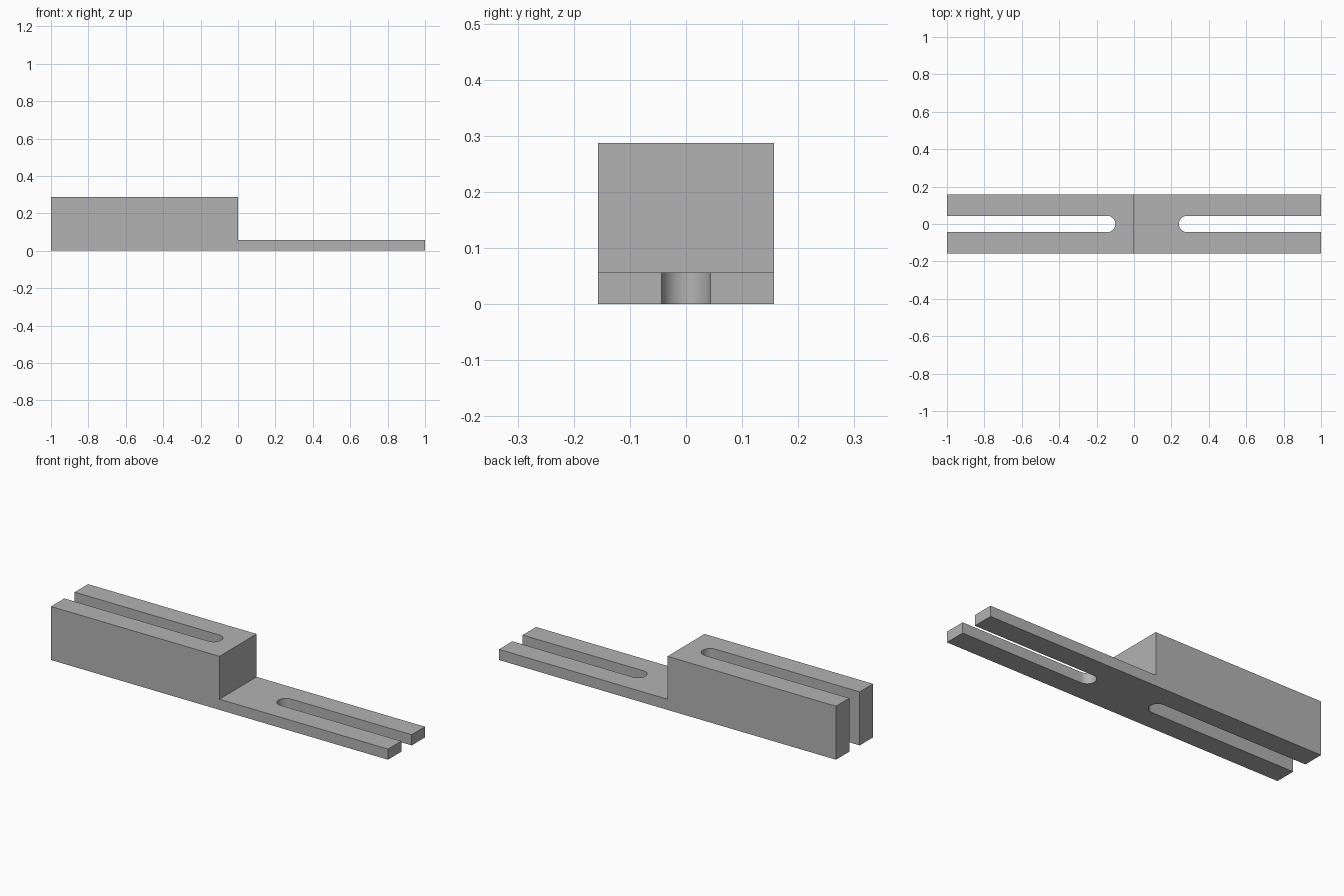
import bpy, bmesh, math
from mathutils import Vector

default = bpy.data.objects.get("Cube")
if default:
    bpy.data.objects.remove(default, do_unlink=True)

HALF_W = 0.157      # half of the bracket's depth
TALL, THIN = 0.287, 0.057
SLOT_R = 0.044

grey = bpy.data.materials.new("plain grey")
grey.use_nodes = True
colour = (0.45, 0.45, 0.45, 1)
grey.diffuse_color = colour
grey.node_tree.nodes["Principled BSDF"].inputs["Base Color"].default_value = colour


def prism(name, outline, sweep):
    """Closed outline extruded along the sweep vector."""
    bm = bmesh.new()
    face = bm.faces.new([bm.verts.new(p) for p in outline])
    ext = bmesh.ops.extrude_face_region(bm, geom=[face])
    verts = [v for v in ext["geom"] if isinstance(v, bmesh.types.BMVert)]
    bmesh.ops.translate(bm, verts=verts, vec=Vector(sweep))
    bmesh.ops.recalc_face_normals(bm, faces=bm.faces)
    mesh = bpy.data.meshes.new(name)
    bm.to_mesh(mesh)
    bm.free()
    mesh.materials.append(grey)
    obj = bpy.data.objects.new(name, mesh)
    bpy.context.collection.objects.link(obj)
    return obj


def slot_cutter(name, tip, side):
    """Open-ended slot with a round inner end, running out past x = side."""
    centre = tip + side * SLOT_R
    steps = 24
    arc = [math.pi * (i / steps - 0.5) for i in range(steps + 1)]
    outline = [(centre - side * SLOT_R * math.cos(a), SLOT_R * math.sin(a), -0.1)
               for a in arc]
    outline += [(side * 1.1, SLOT_R, -0.1), (side * 1.1, -SLOT_R, -0.1)]
    return prism(name, outline, (0, 0, 0.5))


# Stepped body: tall block and thin tongue in one profile
profile = [(-1, 0), (1, 0), (1, THIN), (0, THIN), (0, TALL), (-1, TALL)]
bracket = prism("stepped_bracket", [(x, -HALF_W, z) for x, z in profile],
                (0, 2 * HALF_W, 0))
bpy.context.view_layer.objects.active = bracket

# Slots through the block and the tongue
for name, tip, side in (("block_slot", -0.1, -1), ("tongue_slot", 0.24, 1)):
    cutter = slot_cutter(name, tip, side)
    cutter.hide_render = True
    cut = bracket.modifiers.new(name, "BOOLEAN")
    cut.operation = "DIFFERENCE"
    cut.solver = "EXACT"
    cut.object = cutter
    bpy.ops.object.modifier_apply(modifier=name)
    bpy.data.objects.remove(cutter, do_unlink=True)

# Smooth slot ends, crisp edges
bpy.ops.object.select_all(action="DESELECT")
bracket.select_set(True)
bpy.ops.object.shade_smooth_by_angle(angle=math.radians(30))
